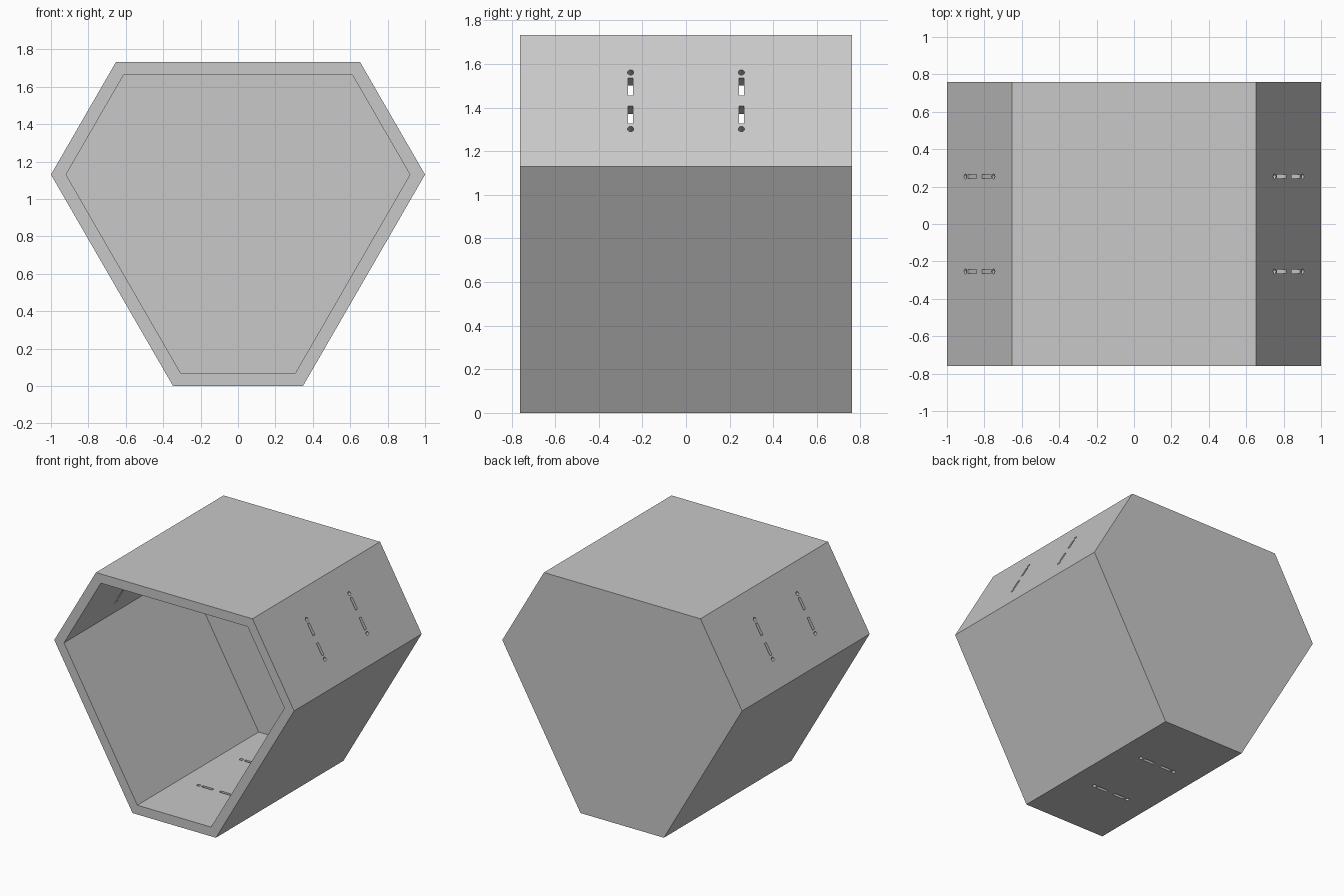
import bpy, bmesh, math
from mathutils import Matrix, Vector

if "Cube" in bpy.data.objects:
    bpy.data.objects.remove(bpy.data.objects["Cube"])

SHORT, LONG = 0.695, 1.305      # alternating side lengths
DEPTH, WALL = 0.76, 0.07        # half depth, wall thickness
R3 = math.sqrt(3)
HEIGHT = (SHORT + LONG) * R3 / 2
MID = LONG * R3 / 2             # height of the widest point

grey = bpy.data.materials.new("light grey")
grey.diffuse_color = (0.58, 0.58, 0.58, 1)
grey.use_nodes = True
grey.node_tree.nodes["Principled BSDF"].inputs["Base Color"].default_value = grey.diffuse_color


def hexagon(t):
    """Outline moved inwards by t, counter-clockwise from the front."""
    s = t / R3
    right = [(SHORT / 2 - s, t), (1 - 2 * s, MID), (LONG / 2 - s, HEIGHT - t)]
    return right + [(-x, z) for x, z in reversed(right)]


def new_object(name, bm):
    bmesh.ops.recalc_face_normals(bm, faces=bm.faces)
    mesh = bpy.data.meshes.new(name)
    bm.to_mesh(mesh)
    bm.free()
    mesh.materials.append(grey)
    ob = bpy.data.objects.new(name, mesh)
    bpy.context.collection.objects.link(ob)
    return ob


# Hexagonal shell: open at the front, closed at the back
bm = bmesh.new()
rings = []
for t, y in ((0, DEPTH), (0, -DEPTH), (WALL, -DEPTH), (WALL, DEPTH - 0.075)):
    rings.append([bm.verts.new((x, y, z)) for x, z in hexagon(t)])
for a, b in zip(rings, rings[1:]):
    for i in range(6):
        j = (i + 1) % 6
        bm.faces.new((a[i], a[j], b[j], b[i]))
bm.faces.new(rings[0])
bm.faces.new(rings[-1])
shell = new_object("hexagonal_shell", bm)

# Cutters: two rows of hole, slot, slot, hole through each short wall
bm = bmesh.new()
outline = hexagon(WALL / 2)
for i in (5, 1, 3):
    p, q = outline[i], outline[(i + 1) % 6]
    p, q = Vector((p[0], 0, p[1])), Vector((q[0], 0, q[1]))
    along = (q - p).normalized()
    normal = along.cross(Vector((0, 1, 0)))
    frame = Matrix((along, (0, 1, 0), normal)).transposed().to_4x4()
    frame.translation = (p + q) / 2
    for y in (-0.254, 0.254):
        for side in (-1, 1):
            slot = frame @ Matrix.Translation((side * 0.075, y, 0))
            bmesh.ops.create_cube(
                bm, size=1, matrix=slot @ Matrix.Diagonal((0.092, 0.022, 0.15, 1)))
            hole = frame @ Matrix.Translation((side * 0.15, y, 0))
            bmesh.ops.create_cone(
                bm, cap_ends=True, segments=16, radius1=0.014, radius2=0.014,
                depth=0.15, matrix=hole)
cutter = new_object("slot_cutter", bm)
cutter.hide_render = True

# Cut the slots and drop the helper
mod = shell.modifiers.new("slots", 'BOOLEAN')
mod.operation = 'DIFFERENCE'
mod.solver = 'EXACT'
mod.object = cutter
bpy.context.view_layer.objects.active = shell
shell.select_set(True)
bpy.ops.object.modifier_apply(modifier=mod.name)
bpy.data.objects.remove(cutter)
